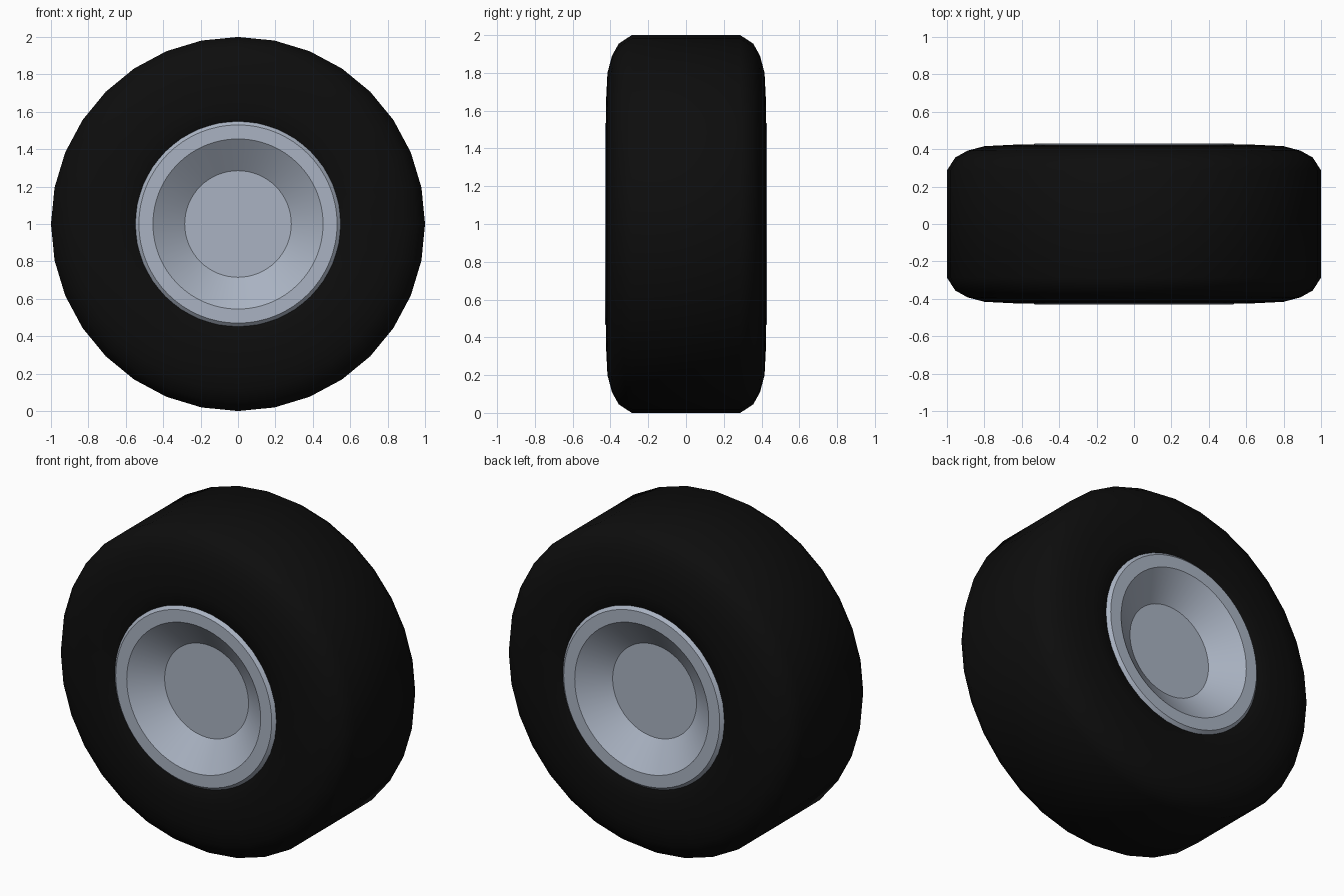
import bpy, bmesh, math

if "Cube" in bpy.data.objects:
    bpy.data.objects.remove(bpy.data.objects["Cube"])


def material(name, color):
    m = bpy.data.materials.new(name)
    m.diffuse_color = (*color, 1)
    m.use_nodes = True
    m.node_tree.nodes["Principled BSDF"].inputs["Base Color"].default_value = m.diffuse_color
    return m


def lathe(name, profile, sides, mat, angle):
    """Revolve (radius, y) points around the y axis at height 1; radius 0 ends are closed with a disc."""
    bm = bmesh.new()
    rings = []
    for r, y in profile:
        rings.append([bm.verts.new((r * math.cos(2 * math.pi * i / sides), y,
                                    1 + r * math.sin(2 * math.pi * i / sides)))
                      for i in range(sides)])
    for a, b in zip(rings, rings[1:]):
        for i in range(sides):
            j = (i + 1) % sides
            bm.faces.new((a[i], a[j], b[j], b[i]))
    bm.faces.new(rings[0])
    bm.faces.new(rings[-1])
    bmesh.ops.recalc_face_normals(bm, faces=bm.faces)
    me = bpy.data.meshes.new(name)
    bm.to_mesh(me)
    bm.free()
    me.materials.append(mat)
    ob = bpy.data.objects.new(name, me)
    bpy.context.collection.objects.link(ob)
    bpy.ops.object.select_all(action='DESELECT')
    ob.select_set(True)
    bpy.context.view_layer.objects.active = ob
    bpy.ops.object.shade_smooth_by_angle(angle=math.radians(angle))
    return ob


def mirrored(half):
    return half + [(r, -y) for r, y in reversed(half)]


rubber = material("black rubber", (0.004, 0.004, 0.004))
metal = material("grey metal", (0.40, 0.45, 0.54))

# Tyre: rounded shoulders, flat tread; closed inside, behind the dished hub
tyre_half = [(0.5, 0.20), (0.5, 0.38), (0.55, 0.412), (0.64, 0.424), (0.80, 0.416),
             (0.89, 0.392), (0.955, 0.356), (1.0, 0.287)]
tyre = lathe("tyre", mirrored(tyre_half), 32, rubber, 60)

# Wheel rim: flat hub, sloping dish, flat lip and chamfered outer edge
rim_half = [(0.285, 0.305), (0.455, 0.43), (0.53, 0.43), (0.555, 0.405), (0.555, 0.34)]
rim = lathe("wheel_rim", mirrored(rim_half), 64, metal, 25)
